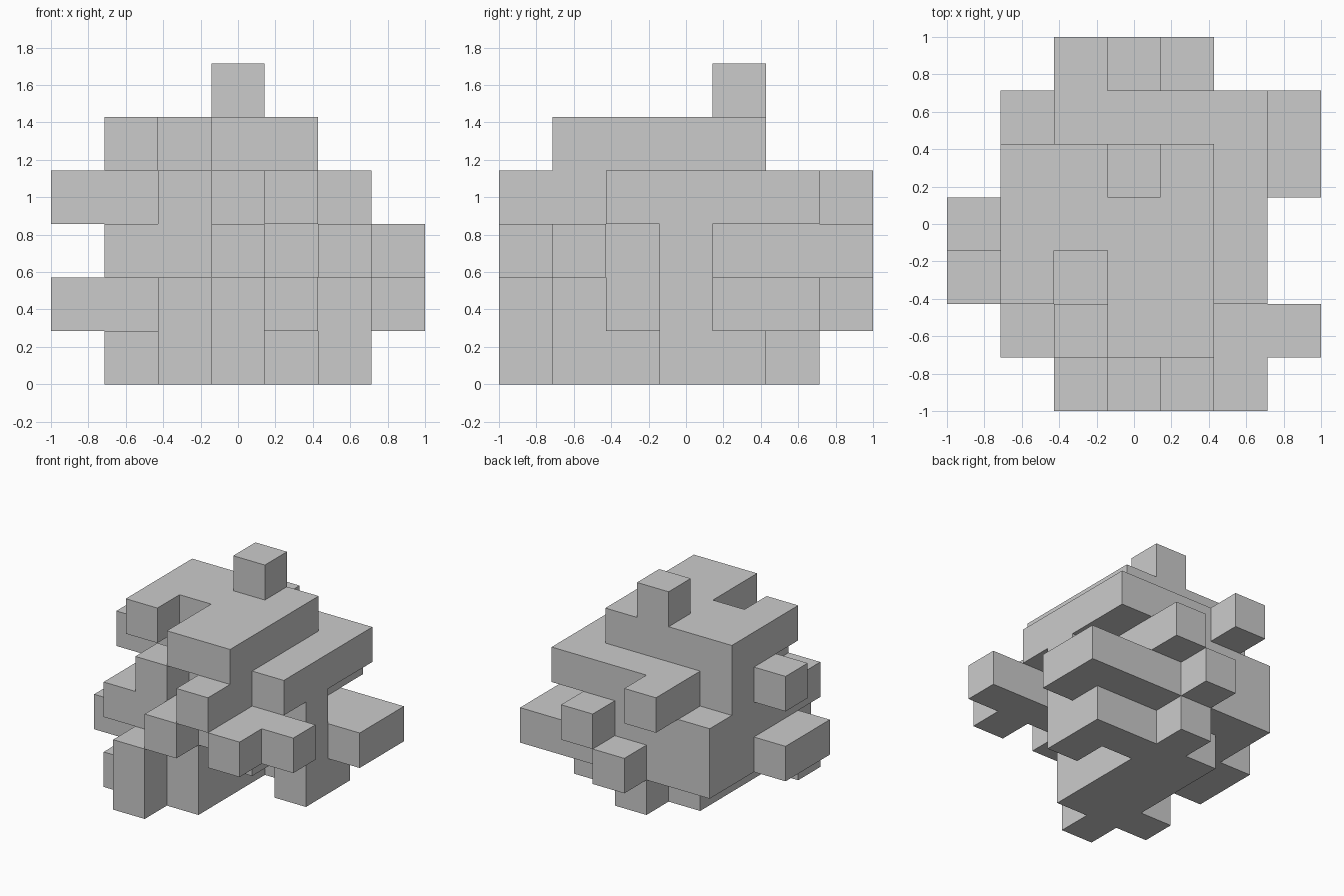
import bpy, bmesh
from mathutils import Vector

if "Cube" in bpy.data.objects:
    bpy.data.objects.remove(bpy.data.objects["Cube"])

N = 7
S = 2.0 / N  # edge length of one cell

# Each layer, bottom to top: rows run front to back, digits are the filled x columns
LAYERS = [
    ["2", "123", "23", "235", "2345", "3", ""],
    ["2", "23", "01234", "012345", "123456", "123456", "3"],
    ["35", "123456", "1234", "12345", "1234", "1234", "4"],
    ["4", "24", "345", "012345", "12345", "2345", "2"],
    ["", "34", "134", "1234", "1234", "", ""],
    ["", "", "", "", "3", "", ""],
]
cells = {(int(x), y, z) for z, rows in enumerate(LAYERS)
         for y, row in enumerate(rows) for x in row}


def add_face(bm, cell, axis, sign):
    """Add the square side of a cell that faces along sign * axis."""
    n = Vector((0, 0, 0))
    n[axis] = sign
    u = Vector((0, 0, 0))
    u[(axis + 1) % 3] = 1
    v = n.cross(u)
    mid = Vector(cell) + Vector((0.5 - N / 2, 0.5 - N / 2, 0.5)) + n / 2
    quad = [mid + (u * a + v * b) / 2 for a, b in ((-1, -1), (1, -1), (1, 1), (-1, 1))]
    bm.faces.new([bm.verts.new(p * S) for p in quad])


# Outer skin of the block cluster: only sides without a neighbour
bm = bmesh.new()
for cell in sorted(cells):
    for axis in range(3):
        for sign in (-1, 1):
            other = list(cell)
            other[axis] += sign
            if tuple(other) not in cells:
                add_face(bm, cell, axis, sign)
bmesh.ops.remove_doubles(bm, verts=bm.verts, dist=0.001)

mesh = bpy.data.meshes.new("block_cluster")
bm.to_mesh(mesh)
bm.free()
bpy.context.collection.objects.link(bpy.data.objects.new("block_cluster", mesh))
